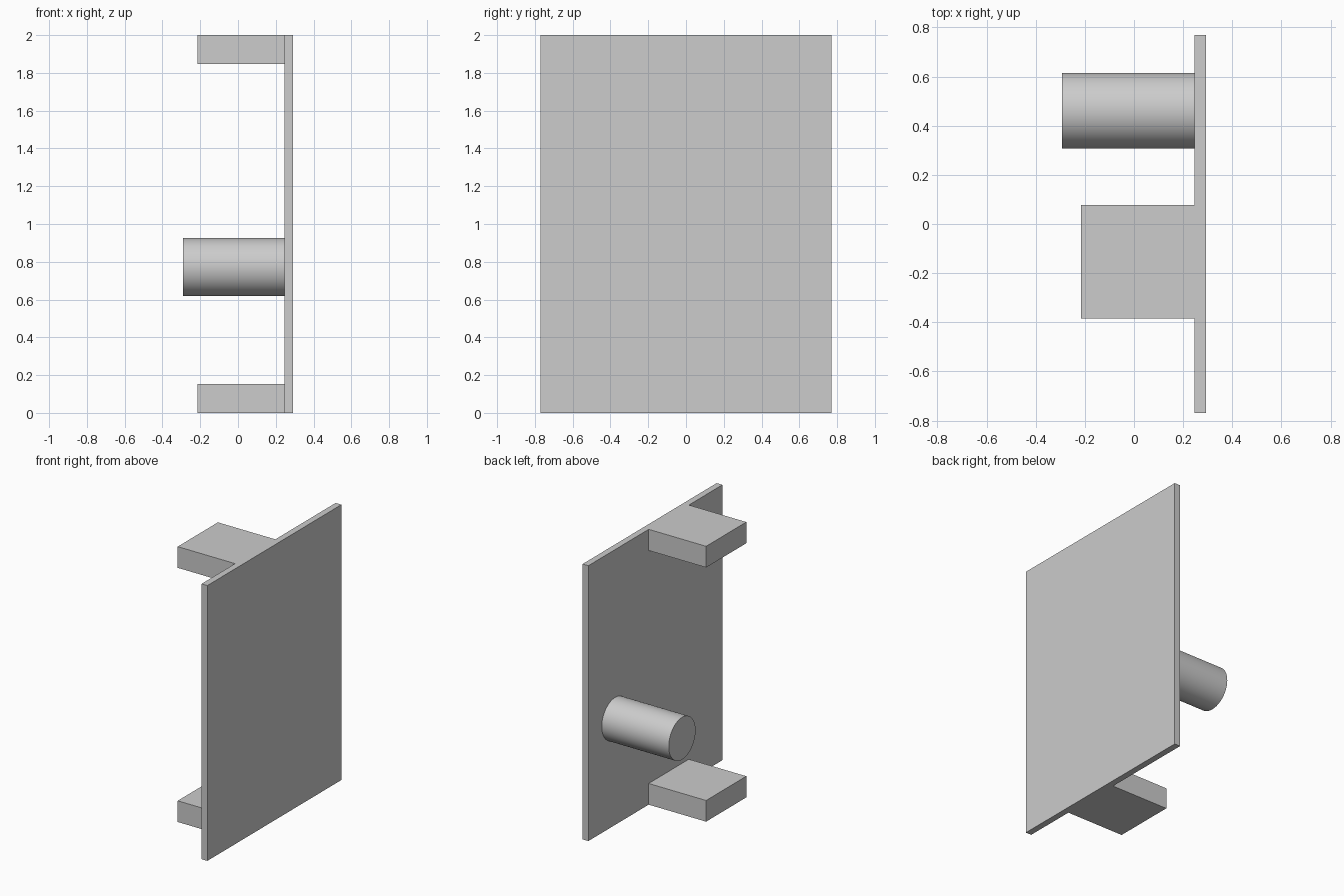
import bpy
import math

# Remove the default cube
if "Cube" in bpy.data.objects:
    bpy.data.objects.remove(bpy.data.objects["Cube"], do_unlink=True)

U = 2 / 13            # module: the panel is 13 modules tall
HALF = 1.9 * U        # half of the overall depth
INNER = HALF - 0.3 * U  # inner face of the panel

grey = bpy.data.materials.new("light_grey")
grey.use_nodes = True
colour = (0.604, 0.604, 0.604, 1)
grey.diffuse_color = colour
grey.node_tree.nodes["Principled BSDF"].inputs["Base Color"].default_value = colour


def box(name, low, high):
    """Box spanning two opposite corners."""
    bpy.ops.mesh.primitive_cube_add(size=1)
    ob = bpy.context.object
    ob.name = name
    ob.location = [(a + b) / 2 for a, b in zip(low, high)]
    ob.scale = [b - a for a, b in zip(low, high)]
    bpy.ops.object.transform_apply(location=False, rotation=False, scale=True)
    ob.data.materials.append(grey)
    return ob


# Flat panel
box("panel", (INNER, -5 * U, 0), (HALF, 5 * U, 13 * U))

# Matching bracket blocks at the bottom and top edges
for name, z in (("lower_block", 0), ("upper_block", 12 * U)):
    box(name, (INNER - 3 * U, -2.5 * U, z), (INNER, 0.5 * U, z + U))

# Round peg standing out from the panel
bpy.ops.mesh.primitive_cylinder_add(
    vertices=64, radius=U, depth=INNER + HALF,
    location=((INNER - HALF) / 2, 3 * U, 5.02 * U),
    rotation=(0, math.pi / 2, 0))
peg = bpy.context.object
peg.name = "peg"
peg.data.materials.append(grey)
bpy.ops.object.shade_smooth_by_angle(angle=math.radians(30))
